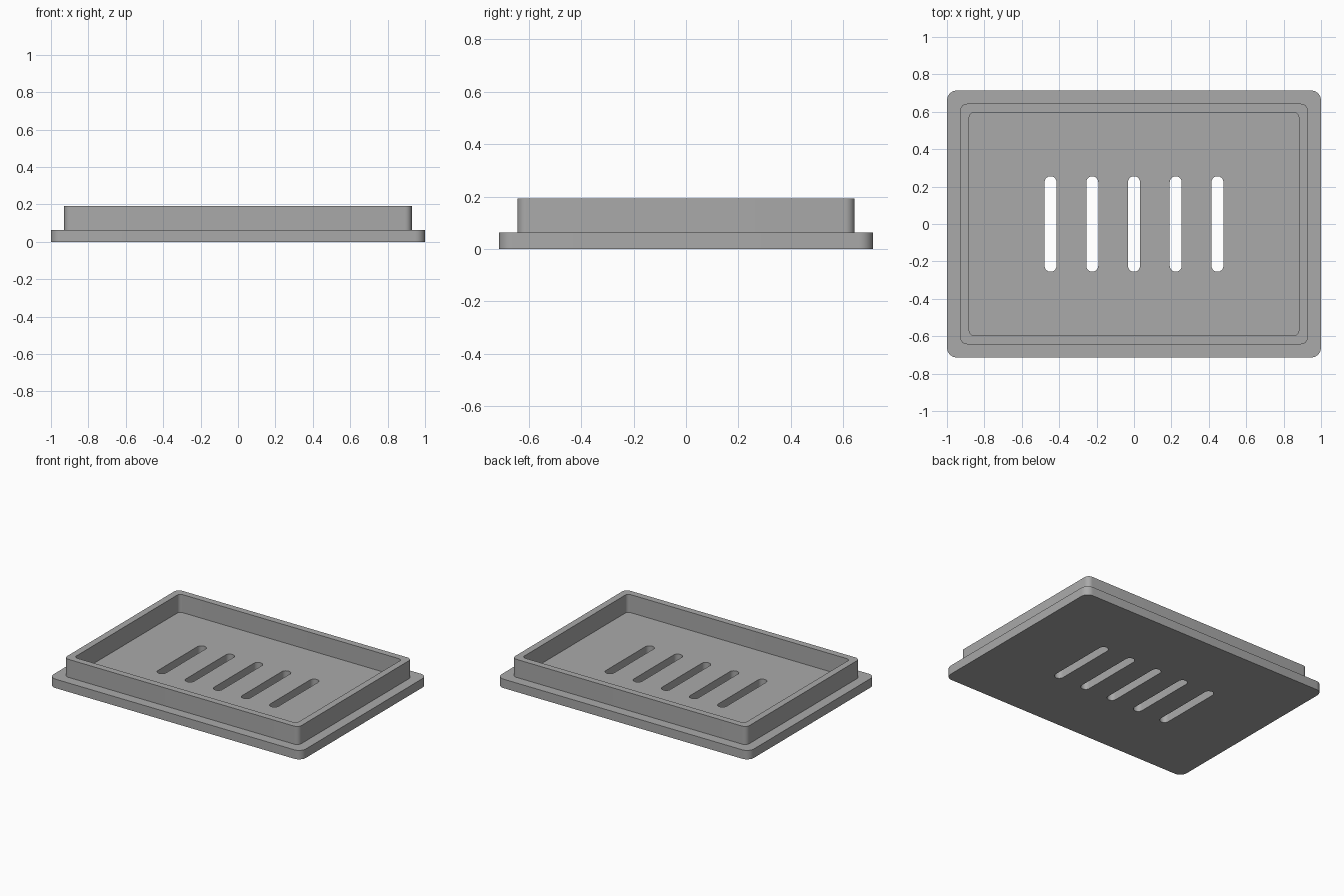
import bpy
import bmesh
from math import cos, sin, pi, radians

cube = bpy.data.objects.get("Cube")
if cube:
    bpy.data.objects.remove(cube)

grey = bpy.data.materials.new("plain_grey")
grey.use_nodes = True
colour = (0.4, 0.4, 0.4, 1)
grey.diffuse_color = colour
grey.node_tree.nodes["Principled BSDF"].inputs["Base Color"].default_value = colour


def rounded_rect(half_x, half_y, radius, cx=0.0, steps=8):
    """Outline of a rounded rectangle, counter-clockwise."""
    points = []
    corners = ((1, 1), (-1, 1), (-1, -1), (1, -1))
    for quarter, (sx, sy) in enumerate(corners):
        for i in range(steps + 1):
            a = (quarter + i / steps) * pi / 2
            points.append((cx + sx * (half_x - radius) + radius * cos(a),
                           sy * (half_y - radius) + radius * sin(a)))
    return points


def extrude_outlines(name, outlines, bottom, top):
    """Fill the first outline, with the others as holes, and give it thickness."""
    curve = bpy.data.curves.new(name + "_profile", "CURVE")
    curve.dimensions = "2D"
    curve.fill_mode = "BOTH"
    curve.extrude = (top - bottom) / 2
    for outline in outlines:
        spline = curve.splines.new("POLY")
        spline.points.add(len(outline) - 1)
        for point, (x, y) in zip(spline.points, outline):
            point.co = (x, y, 0, 1)
        spline.use_cyclic_u = True
    helper = bpy.data.objects.new(name + "_helper", curve)
    mesh = bpy.data.meshes.new_from_object(helper)
    bpy.data.objects.remove(helper)
    bpy.data.curves.remove(curve)

    # Weld the caps to the sides and seat the part at its height
    bm = bmesh.new()
    bm.from_mesh(mesh)
    bmesh.ops.remove_doubles(bm, verts=bm.verts, dist=0.0001)
    bmesh.ops.translate(bm, verts=bm.verts, vec=(0, 0, (top + bottom) / 2))
    bmesh.ops.recalc_face_normals(bm, faces=bm.faces)
    bm.to_mesh(mesh)
    bm.free()

    mesh.name = name
    mesh.materials.clear()
    mesh.materials.append(grey)
    part = bpy.data.objects.new(name, mesh)
    bpy.context.collection.objects.link(part)
    bpy.ops.object.select_all(action="DESELECT")
    part.select_set(True)
    bpy.context.view_layer.objects.active = part
    bpy.ops.object.shade_smooth_by_angle(angle=radians(30))
    return part


PLATE_TOP = 0.064
RIM_TOP = 0.193

# Base plate with five drainage slots
slots = [rounded_rect(0.032, 0.255, 0.0315, cx=i * 0.223) for i in range(-2, 3)]
extrude_outlines("base_plate", [rounded_rect(1, 0.714, 0.054)] + slots, 0, PLATE_TOP)

# Raised rim standing on the plate
extrude_outlines("raised_rim",
                 [rounded_rect(0.929, 0.643, 0.036), rounded_rect(0.881, 0.596, 0.025)],
                 PLATE_TOP, RIM_TOP)
